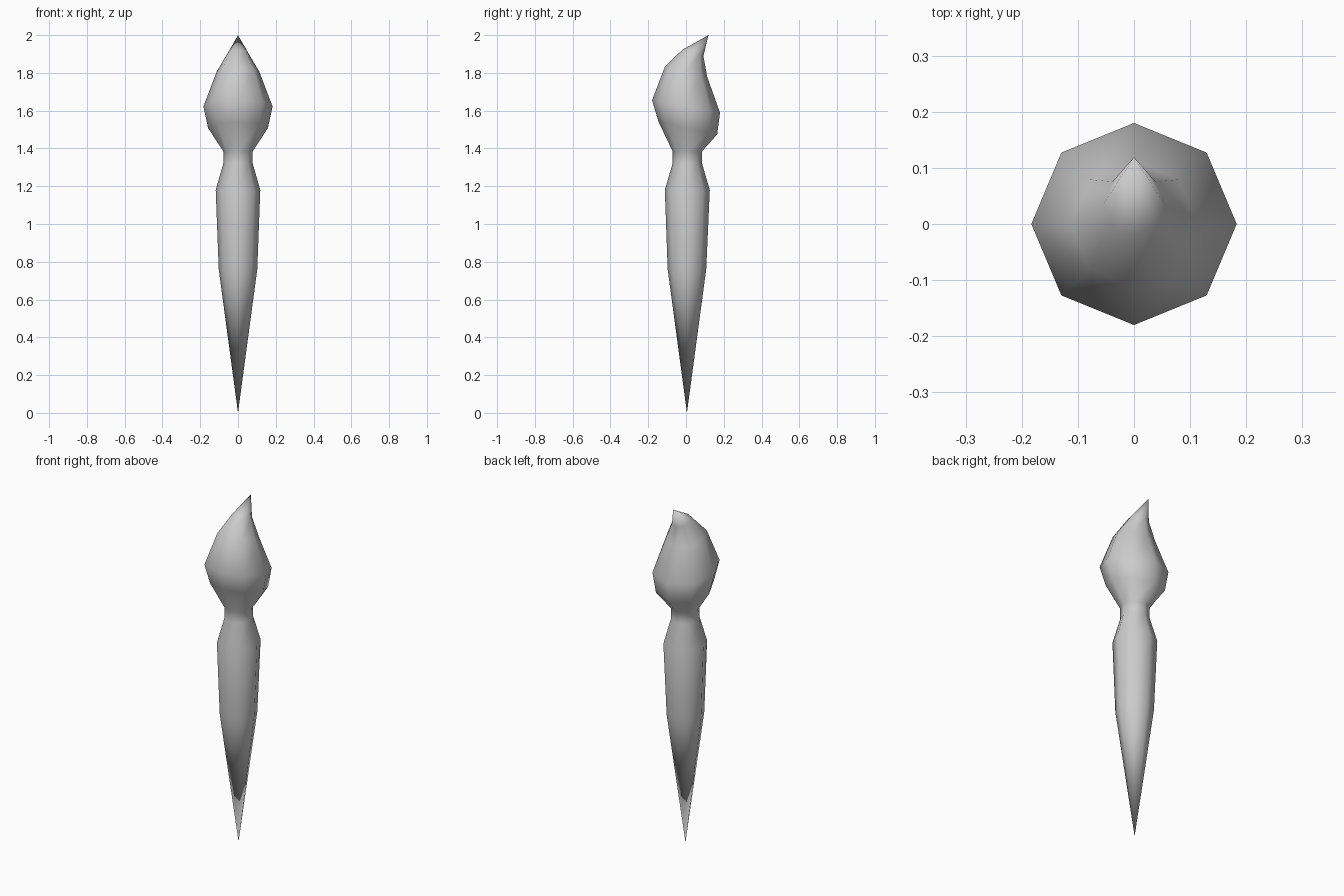
import bpy, bmesh, math

if "Cube" in bpy.data.objects:
    bpy.data.objects.remove(bpy.data.objects["Cube"])

SIDES = 8

# Ring sections: (z, centre y, radius x, radius y, z drop from centre to back)
RINGS = [
    (0.76, 0.005, 0.102, 0.102, 0.0),      # handle
    (1.18, 0.007, 0.118, 0.119, 0.0),
    (1.32, 0.007, 0.078, 0.078, 0.0),      # neck
    (1.385, 0.007, 0.078, 0.078, 0.0),
    (1.507, 0.01, 0.158, 0.155, 0.033),    # bristles, leaning back
    (1.622, 0.0, 0.183, 0.180, 0.033),
    (1.806, 0.0, 0.113, 0.112, 0.026),
    (1.906, 0.036, 0.054, 0.056, 0.016),
]

bm = bmesh.new()


def ring(z, cy, rx, ry, drop):
    verts = []
    for i in range(SIDES):
        a = 2 * math.pi * i / SIDES
        c, s = math.cos(a), math.sin(a)
        verts.append(bm.verts.new((rx * c, cy + ry * s, z - drop * s)))
    return verts


rings = [ring(*r) for r in RINGS]
bottom = bm.verts.new((0, 0.005, 0))
tip = bm.verts.new((0, 0.119, 2.0))

# Skin the rings and close both pointed ends
for i in range(SIDES):
    j = (i + 1) % SIDES
    bm.faces.new((bottom, rings[0][j], rings[0][i]))
    for a, b in zip(rings, rings[1:]):
        bm.faces.new((a[i], a[j], b[j], b[i]))
    bm.faces.new((rings[-1][i], rings[-1][j], tip))

bmesh.ops.recalc_face_normals(bm, faces=bm.faces[:])
for f in bm.faces:
    f.smooth = True

mesh = bpy.data.meshes.new("paintbrush")
bm.to_mesh(mesh)
bm.free()
bpy.context.collection.objects.link(bpy.data.objects.new("paintbrush", mesh))
